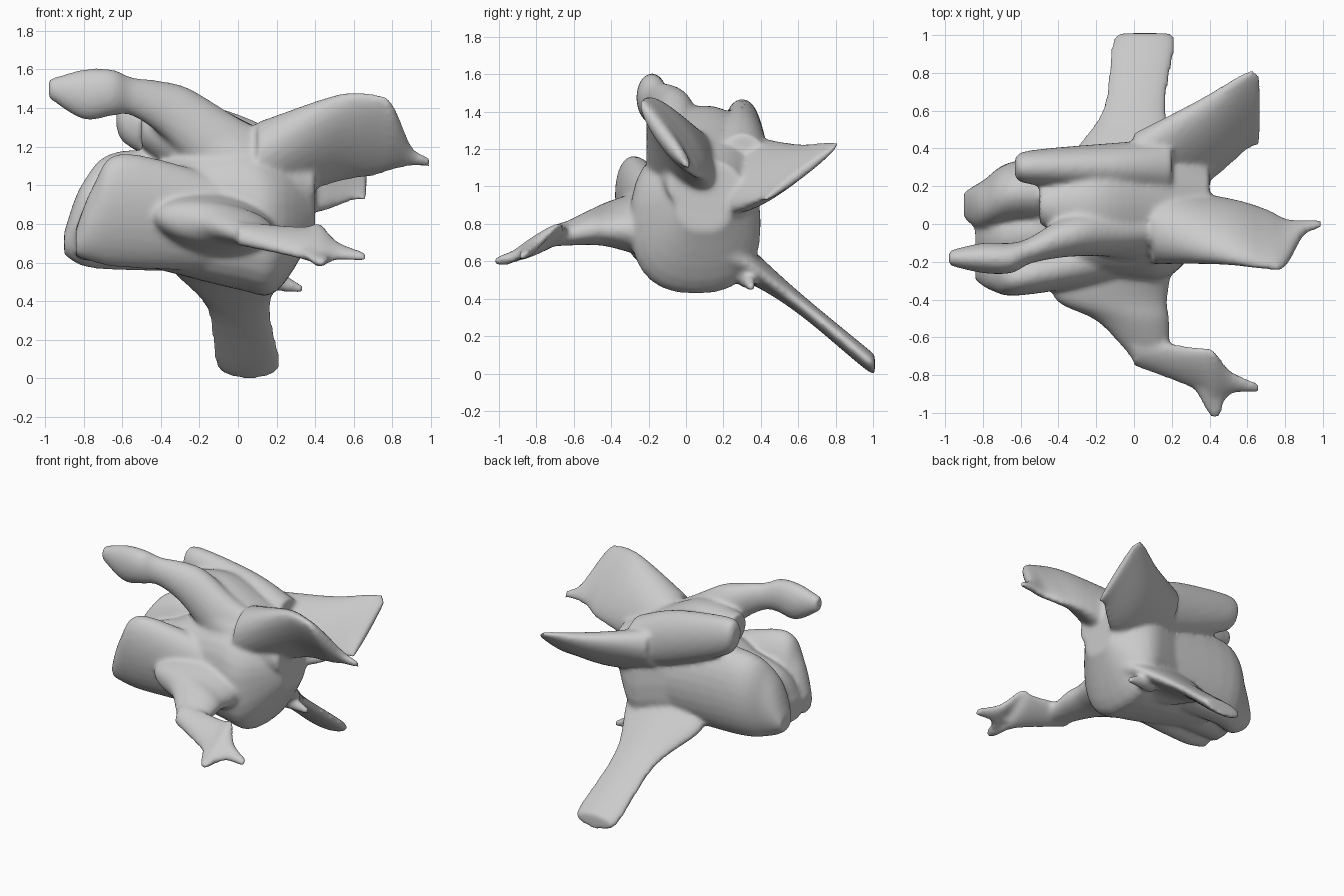
import bpy
import bmesh
import math
from mathutils import Vector

if "Cube" in bpy.data.objects:
    bpy.data.objects.remove(bpy.data.objects["Cube"], do_unlink=True)

SIDES = 28
STEPS = 5
UP = Vector((0, 0, 1))
ACROSS = {"x": Vector((0, 1, 0)), "y": Vector((1, 0, 0))}


def flowing(stations):
    """Ease smoothly through the given stations."""
    points = [Vector(station) for station in stations]
    padded = [points[0]] + points + [points[-1]]
    for before, start, end, after in zip(padded, padded[1:], padded[2:], padded[3:]):
        leave = (end - before) / 2
        arrive = (after - start) / 2
        for step in range(STEPS):
            t = step / STEPS
            ease = t * t * (3 - 2 * t)
            yield (start.lerp(end, ease) + leave * (t * (1 - t) ** 2)
                   - arrive * (t * t * (1 - t)))
    yield points[-1]


def rounded(value, power):
    """Bend a circle coordinate toward a squarer outline."""
    return math.copysign(abs(value) ** power, value)


def loft(bm, axis, stations, tilt=0, power=1):
    """Skin elliptical sections given as x, y, z, half width and half height."""
    cos_tilt, sin_tilt = math.cos(math.radians(tilt)), math.sin(math.radians(tilt))
    wide_axis = ACROSS[axis] * cos_tilt + UP * sin_tilt
    high_axis = UP * cos_tilt - ACROSS[axis] * sin_tilt
    rings = []
    for x, y, z, wide, high in flowing(stations):
        ring = []
        for side in range(SIDES):
            angle = math.tau * side / SIDES
            sideways = wide_axis * wide * rounded(math.cos(angle), power)
            upward = high_axis * high * rounded(math.sin(angle), power)
            ring.append(bm.verts.new(Vector((x, y, z)) + sideways + upward))
        rings.append(ring)
    for first, second in zip(rings, rings[1:]):
        for side in range(SIDES):
            after = (side + 1) % SIDES
            bm.faces.new((first[side], first[after], second[after], second[side]))
    bm.faces.new(rings[0][::-1])
    bm.faces.new(rings[-1])


bm = bmesh.new()

# Lower trunk
loft(bm, "x", [
    (-.6, 0, .8, .15, .2), (-.4, 0, .84, .24, .28), (0, .04, .84, .33, .38),
    (.2, .06, .8, .33, .35), (.4, .1, .9, .14, .14)], power=.8)

# Upper trunk filling the saddle between the two ridges
loft(bm, "x", [
    (-.5, .1, 1.3, .1, .1), (-.2, .1, 1.2, .26, .23),
    (.1, .1, 1.1, .28, .2), (.4, .1, 1, .2, .14)])

# Two upright folds at the end of the trunk, with the web that joins them
loft(bm, "x", [
    (-.84, -.24, .7, .06, .07), (-.75, -.25, .8, .1, .2),
    (-.6, -.24, .87, .13, .3), (-.1, -.15, .8, .15, .25)], tilt=10)
loft(bm, "x", [
    (-.9, .1, .7, .07, .06), (-.8, .1, .8, .13, .22),
    (-.6, .17, .87, .17, .31), (0, .15, .85, .2, .3)])
loft(bm, "x", [
    (-.84, -.08, .7, .12, .08), (-.7, -.06, .8, .16, .2), (-.2, 0, .85, .2, .3)])

# Front ridge with its knob
loft(bm, "x", [
    (-.98, -.18, 1.5, .04, .05), (-.8, -.18, 1.47, .08, .13),
    (-.65, -.18, 1.48, .08, .12), (-.55, -.14, 1.46, .07, .1),
    (-.4, -.08, 1.4, .1, .14), (-.25, -.05, 1.3, .12, .2),
    (0, -.04, 1.1, .13, .25), (.3, 0, 1.05, .1, .15)])

# Leaning side fin
loft(bm, "x", [
    (.1, 0, 1.1, .24, .2), (.5, -.04, 1.24, .27, .1), (.7, -.08, 1.26, .26, .06),
    (.8, -.1, 1.25, .21, .05), (.9, -.02, 1.15, .06, .03), (.99, 0, 1.12, .03, .02)],
    tilt=126)

# Back ridge and the rear fin it runs into
loft(bm, "x", [
    (-.63, .3, 1.36, .05, .06), (-.55, .3, 1.33, .09, .14),
    (-.1, .3, 1.2, .13, .2), (.2, .3, 1.1, .15, .18)])
loft(bm, "x", [
    (0, .3, 1.1, .2, .14), (.35, .43, 1.04, .28, .1),
    (.6, .6, 1.08, .26, .04), (.67, .6, 1.06, .24, .02)], tilt=37)

# Front limb and its pointed foot
loft(bm, "y", [
    (-.12, -.2, .8, .33, .18), (-.12, -.4, .8, .3, .12),
    (0, -.52, .78, .19, .09), (.1, -.74, .72, .09, .04)], tilt=-8)
loft(bm, "x", [
    (0, -.68, .75, .08, .05), (.34, -.77, .7, .14, .04), (.42, -.83, .69, .2, .03),
    (.52, -.84, .66, .07, .03), (.66, -.87, .63, .03, .02)], tilt=35)
loft(bm, "y", [(.4, -.84, .66, .1, .03), (.43, -1.02, .6, .03, .02)])

# Rear leg and the small spur beside it
loft(bm, "y", [
    (0, .2, .66, .32, .17), (-.04, .34, .58, .31, .1), (0, .6, .38, .17, .06),
    (.05, .95, .09, .17, .06), (.06, 1.01, .05, .13, .05)])
loft(bm, "x", [(.1, .32, .54, .06, .08), (.34, .35, .46, .02, .02)])

bmesh.ops.recalc_face_normals(bm, faces=bm.faces)
draft = bpy.data.meshes.new("draft")
bm.to_mesh(draft)
bm.free()
form = bpy.data.objects.new("organic_form", draft)
bpy.context.collection.objects.link(form)

# Fuse the parts into a single skin
remesh = form.modifiers.new("fuse", "REMESH")
remesh.mode = "VOXEL"
remesh.voxel_size = .015
soften = form.modifiers.new("soften", "SMOOTH")
soften.factor = .5
soften.iterations = 10
graph = bpy.context.evaluated_depsgraph_get()
skin = bpy.data.meshes.new_from_object(form.evaluated_get(graph))
form.modifiers.clear()
form.data = skin
bpy.data.meshes.remove(draft)
skin.name = "organic_form"

# Plain grey skin
grey = bpy.data.materials.new("plain_grey")
grey.use_nodes = True
colour = (.6, .6, .6, 1)
grey.diffuse_color = colour
grey.node_tree.nodes["Principled BSDF"].inputs["Base Color"].default_value = colour
skin.materials.clear()
skin.materials.append(grey)
for face in skin.polygons:
    face.use_smooth = True
    face.material_index = 0
